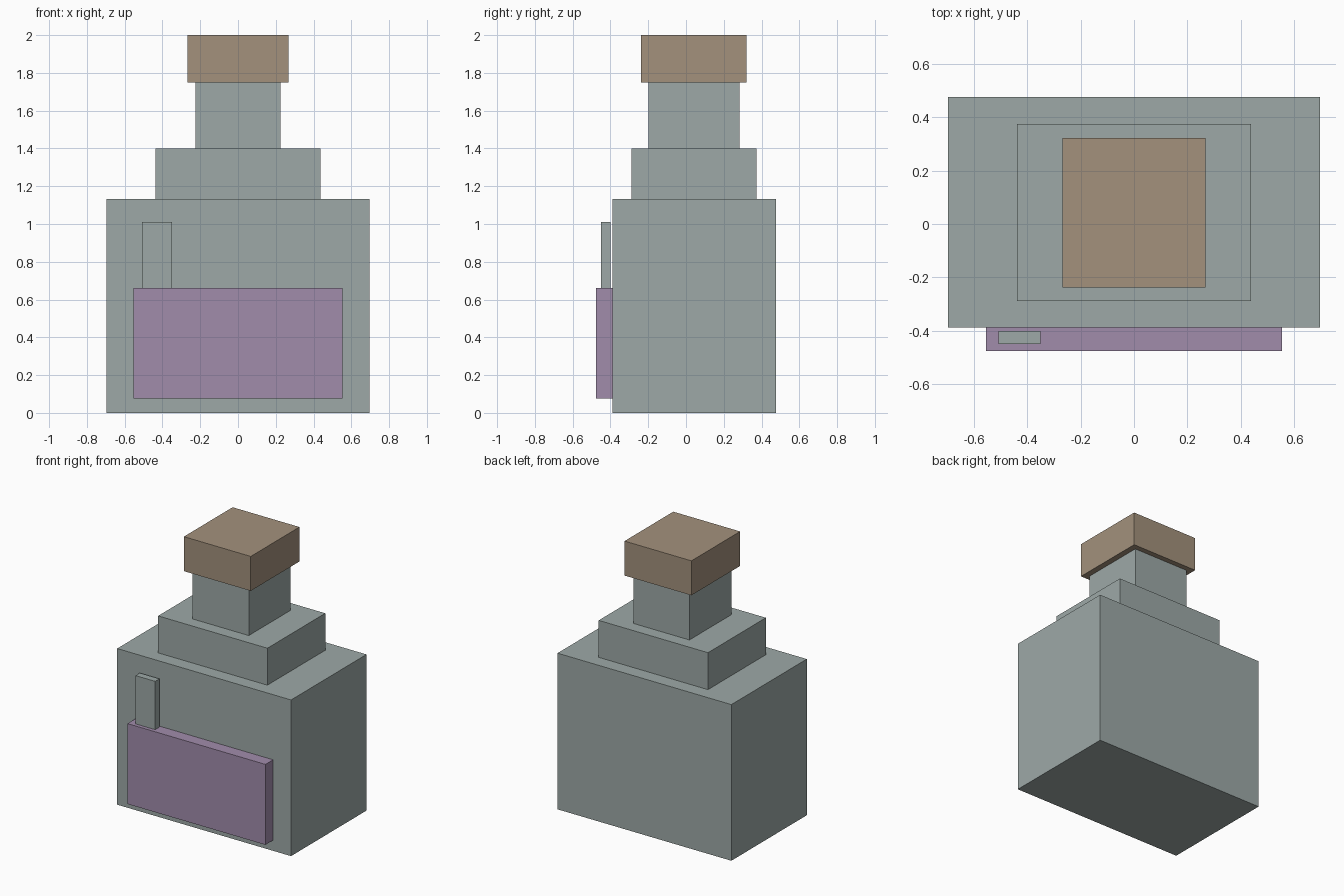
import bpy
import bmesh
from mathutils import Vector

cube = bpy.data.objects.get("Cube")
if cube:
    bpy.data.objects.remove(cube, do_unlink=True)


def make_material(name, colour):
    mat = bpy.data.materials.new(name)
    mat.use_nodes = True
    mat.diffuse_color = (*colour, 1)
    shader = next(n for n in mat.node_tree.nodes if n.type == "BSDF_PRINCIPLED")
    shader.inputs["Base Color"].default_value = (*colour, 1)
    return mat


def add_box(name, x, y, z, mat):
    """Box spanning the given (low, high) range on each axis."""
    low, high = (Vector(corner) for corner in zip(x, y, z))
    bm = bmesh.new()
    bmesh.ops.create_cube(bm, size=1)
    bmesh.ops.scale(bm, vec=high - low, verts=bm.verts)
    mesh = bpy.data.meshes.new(name)
    bm.to_mesh(mesh)
    bm.free()
    mesh.materials.append(mat)
    obj = bpy.data.objects.new(name, mesh)
    obj.location = (low + high) / 2
    bpy.context.collection.objects.link(obj)
    return obj


grey = make_material("grey green", (0.337, 0.397, 0.386))
brown = make_material("tan brown", (0.366, 0.283, 0.202))
purple = make_material("dusty purple", (0.356, 0.262, 0.407))

# Stacked bottle: body, shoulder, neck and cap
add_box("body", (-0.697, 0.697), (-0.388, 0.476), (0, 1.132), grey)
add_box("shoulder", (-0.438, 0.438), (-0.289, 0.374), (1.132, 1.4), grey)
add_box("neck", (-0.225, 0.225), (-0.198, 0.282), (1.4, 1.75), grey)
add_box("cap", (-0.268, 0.268), (-0.237, 0.321), (1.75, 2), brown)

# Front label and the small upright strip standing on it
add_box("label", (-0.553, 0.553), (-0.476, -0.388), (0.077, 0.66), purple)
add_box("strip", (-0.508, -0.35), (-0.449, -0.4), (0.64, 1.01), grey)
